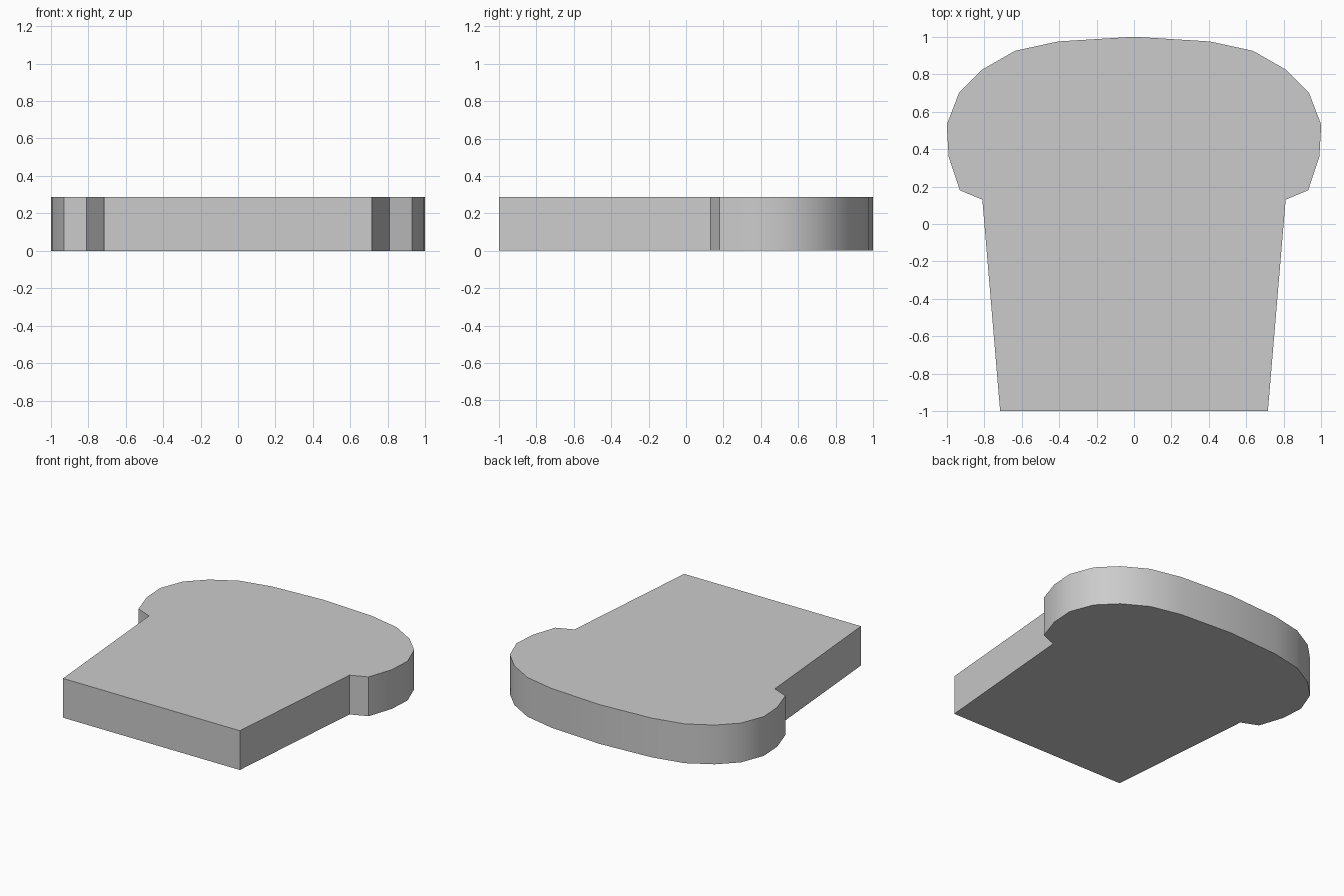
import bpy, bmesh, math

if "Cube" in bpy.data.objects:
    bpy.data.objects.remove(bpy.data.objects["Cube"])

THICKNESS = 0.287

# Right half of the bread outline, bottom corner up to the crown
half = [(0.715, -1.0), (0.81, 0.13), (0.93, 0.18), (0.99, 0.36), (1.0, 0.53),
        (0.935, 0.70), (0.81, 0.825), (0.635, 0.925), (0.405, 0.975)]
outline = half + [(0.0, 1.0)] + [(-x, y) for x, y in reversed(half)]

# Bread slice: mirrored outline extruded upward
bm = bmesh.new()
base = bm.faces.new([bm.verts.new((x, y, 0)) for x, y in outline])
top = bmesh.ops.extrude_face_region(bm, geom=[base], use_keep_orig=True)
bmesh.ops.translate(bm, vec=(0, 0, THICKNESS),
                    verts=[g for g in top["geom"] if isinstance(g, bmesh.types.BMVert)])
bmesh.ops.recalc_face_normals(bm, faces=bm.faces)
mesh = bpy.data.meshes.new("bread_slice")
bm.to_mesh(mesh)
bm.free()
bread = bpy.data.objects.new("bread_slice", mesh)
bpy.context.collection.objects.link(bread)

# Smooth crust around the crown, sharp corners elsewhere
bpy.context.view_layer.objects.active = bread
bread.select_set(True)
bpy.ops.object.shade_smooth_by_angle(angle=math.radians(30))
